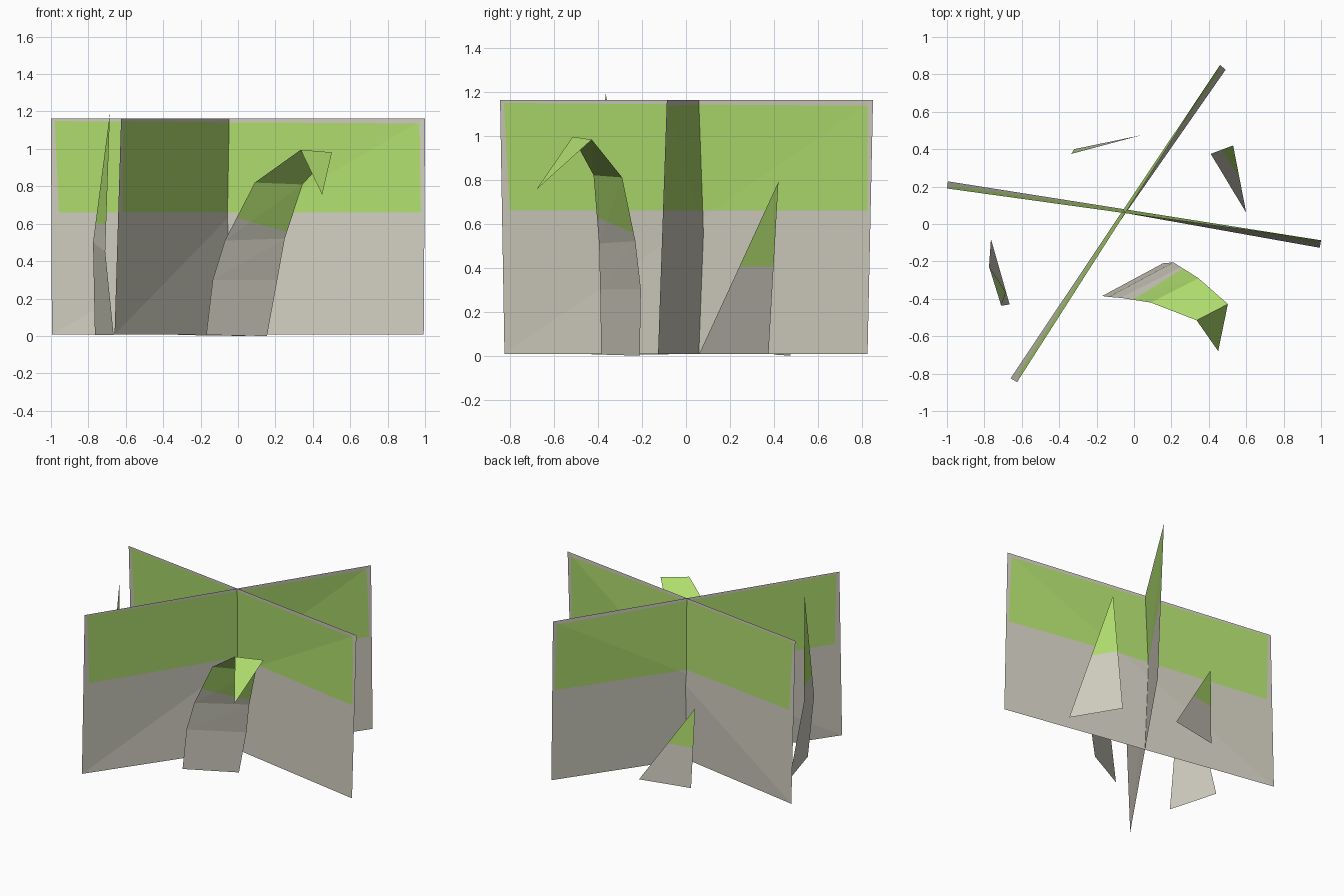
import bpy
import bmesh
from mathutils import Vector

if "Cube" in bpy.data.objects:
    bpy.data.objects.remove(bpy.data.objects["Cube"], do_unlink=True)


def make_material(name, rgb):
    mat = bpy.data.materials.new(name)
    mat.use_nodes = True
    color = (*rgb, 1)
    mat.diffuse_color = color
    mat.node_tree.nodes["Principled BSDF"].inputs["Base Color"].default_value = color
    return mat


MATERIALS = [make_material("pale_grey", (0.63, 0.61, 0.52)),
             make_material("leaf_green", (0.43, 0.72, 0.155))]


def build_sheet(name, points, faces, cuts):
    """Thin sheet; faces on the inner side of every cut plane turn green."""
    bm = bmesh.new()
    verts = [bm.verts.new(p) for p in points]
    for face in faces:
        bm.faces.new([verts[i] for i in face])
    for co, normal in cuts:
        bmesh.ops.bisect_plane(bm, geom=bm.verts[:] + bm.edges[:] + bm.faces[:],
                               plane_co=co, plane_no=normal, dist=1e-5)
    for face in bm.faces:
        center = face.calc_center_median()
        inside = all((center - Vector(co)).dot(normal) > 0 for co, normal in cuts)
        face.material_index = int(inside)
    mesh = bpy.data.meshes.new(name)
    bm.to_mesh(mesh)
    bm.free()
    for mat in MATERIALS:
        mesh.materials.append(mat)
    obj = bpy.data.objects.new(name, mesh)
    bpy.context.collection.objects.link(obj)
    return obj


def card(name, bottom_a, bottom_b, top_a, top_b):
    """Slightly twisted upright card, folded along its diagonal."""
    low, high = 0.007, 1.162
    points = [(*bottom_a, low), (*bottom_b, low), (*top_b, high), (*top_a, high)]
    a, b = Vector((*top_a, 0)), Vector((*top_b, 0))
    along, mid, up = (b - a).normalized(), (a + b) / 2, Vector((0, 0, 1))
    half = (b - a).length / 2
    cuts = [(mid + up * 0.66, up),
            (mid + up * 1.142, -up - along * 0.0065),
            (mid - along * half * 0.96 + up * 0.66, along + up * 0.04),
            (mid + along * half * 0.98 + up * 0.66, -along - up * 0.02)]
    build_sheet(name, points, [(0, 1, 2), (0, 2, 3)], cuts)


def blade(name, left, right, tip, cut_z, slope=0.0):
    """Grass blade: a strip between two edges closed by a pointed tip."""
    points = [p for pair in zip(left, right) for p in pair] + [tip]
    faces = []
    for i in range(0, len(points) - 3, 2):
        faces += [(i, i + 1, i + 3), (i, i + 3, i + 2)]
    n = len(points)
    faces.append((n - 3, n - 2, n - 1))
    build_sheet(name, points, faces, [((0, 0, cut_z), Vector((slope, 0, 1)))])


# Crossed cards
card("wide_card", (-0.995, 0.228), (0.993, -0.127), (-1.0, 0.19), (1.0, -0.087))
card("cross_card", (-0.66, -0.825), (0.49, 0.825), (-0.625, -0.845), (0.46, 0.85))

# Large drooping blade at the front
blade("drooping_blade",
      [(-0.17, -0.385, 0.005), (-0.135, -0.39, 0.3), (-0.07, -0.395, 0.51),
       (0.09, -0.42, 0.82), (0.335, -0.515, 0.995)],
      [(0.155, -0.21, 0.0), (0.21, -0.205, 0.3), (0.25, -0.23, 0.52),
       (0.345, -0.29, 0.81), (0.502, -0.428, 0.982)],
      (0.45, -0.68, 0.755), 0.628, 0.27)

# Tall bent blade at the side
blade("tall_blade",
      [(-0.765, -0.08, 0.005), (-0.775, -0.228, 0.5)],
      [(-0.665, -0.43, 0.005), (-0.71, -0.437, 0.45)],
      (-0.685, -0.365, 1.19), 0.6)

# Short plain blades at the back
blade("back_left_blade", [(0.41, 0.375, 0.008)], [(0.6, 0.06, 0.008)],
      (0.53, 0.42, 0.79), 0.405)
blade("back_right_blade", [(0.04, 0.475, 0.0)], [(-0.32, 0.4, 0.005)],
      (-0.335, 0.375, 0.57), 0.29)
